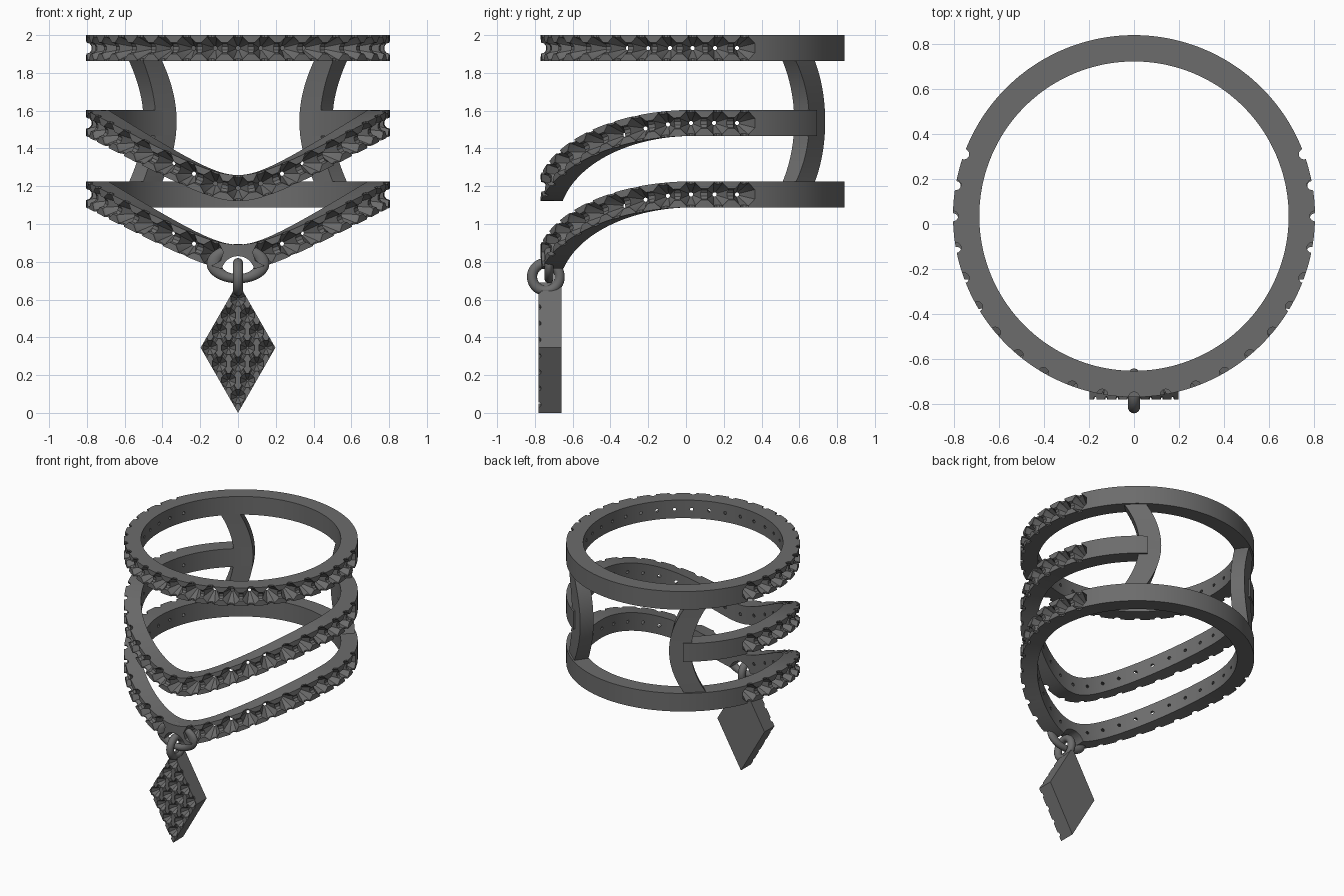
import bpy, bmesh, math
from mathutils import Vector, Matrix

if "Cube" in bpy.data.objects:
    bpy.data.objects.remove(bpy.data.objects["Cube"])

metal = bpy.data.materials.new("dark_grey_metal")
GREY = (0.15, 0.15, 0.15, 1)
metal.diffuse_color = GREY
metal.use_nodes = True
metal.node_tree.nodes["Principled BSDF"].inputs["Base Color"].default_value = GREY

CY, R_OUT, R_IN, HEIGHT = 0.035, 0.805, 0.688, 0.138


def finish(name, bm):
    bmesh.ops.recalc_face_normals(bm, faces=bm.faces)
    mesh = bpy.data.meshes.new(name)
    bm.to_mesh(mesh)
    bm.free()
    obj = bpy.data.objects.new(name, mesh)
    bpy.context.collection.objects.link(obj)
    mesh.materials.append(metal)
    return obj


def activate(obj):
    bpy.ops.object.select_all(action='DESELECT')
    obj.select_set(True)
    bpy.context.view_layer.objects.active = obj


def smooth(obj):
    activate(obj)
    bpy.ops.object.shade_smooth_by_angle(angle=math.radians(30))


def cut(obj, bm):
    """Subtract a cutter mesh from an object and discard the cutter."""
    cutter = finish("cutter", bm)
    cutter.hide_render = True
    mod = obj.modifiers.new("cut", 'BOOLEAN')
    mod.operation, mod.solver, mod.object = 'DIFFERENCE', 'EXACT', cutter
    activate(obj)
    bpy.ops.object.modifier_apply(modifier=mod.name)
    bpy.data.objects.remove(cutter)


def rod(bm, center, axis, radius, length, sides=10):
    rot = Vector(axis).to_track_quat('Z', 'Y').to_matrix().to_4x4()
    bmesh.ops.create_cone(bm, cap_ends=True, segments=sides, radius1=radius, radius2=radius,
                          depth=length, matrix=Matrix.Translation(center) @ rot)


def seat(bm, point, out, up, radius, depth):
    """Faceted stone seat: a straight collar above a pointed pit."""
    z = Vector(out).normalized()
    x = Vector(up).cross(z).normalized()
    y = z.cross(x)
    rings = []
    for h, r in ((0.03, radius), (-0.015, radius), (-depth, 0.006)):
        rings.append([bm.verts.new(Vector(point) + z * h + r * (
            x * math.cos(math.tau * (k + 0.5) / 8) + y * math.sin(math.tau * (k + 0.5) / 8)))
            for k in range(8)])
    for a, b in zip(rings, rings[1:]):
        for k in range(8):
            bm.faces.new((a[k], a[k - 1], b[k - 1], b[k]))
    bm.faces.new(rings[0])
    bm.faces.new(rings[-1])


def sweep(name, sections, closed):
    """Skin a list of four-cornered sections."""
    bm = bmesh.new()
    rows = [[bm.verts.new(p) for p in s] for s in sections]
    n = len(rows)
    for i in range(n if closed else n - 1):
        a, b = rows[i], rows[(i + 1) % n]
        for k in range(4):
            bm.faces.new((a[k], a[k - 1], b[k - 1], b[k]))
    if not closed:
        bm.faces.new(rows[0])
        bm.faces.new(rows[-1])
    return finish(name, bm)


def polar(angle, r, z):
    """Point on the finger cylinder; angle is measured from the front."""
    return Vector((r * math.sin(angle), CY - r * math.cos(angle), z))


def center_height(angle, z, drop):
    if not drop or math.cos(angle) <= 0:
        return z
    soft = 0.108
    peak = math.hypot(soft, 0.55 * 0.8) - soft
    rise = math.hypot(soft, 0.55 * 0.8 * math.sin(angle)) - soft
    return z - drop * (1 - rise / peak)


def make_band(name, z, drop, reach=180, skip_front=False):
    closed = reach == 180
    steps = 144
    count = steps if closed else steps + 1
    sections = []
    for i in range(count):
        a = math.radians(reach) * (2 * i / steps - 1)
        c = center_height(a, z, drop)
        sections.append([polar(a, r, c + h * HEIGHT / 2) for r, h in
                         ((R_OUT, -1), (R_OUT, 1), (R_IN, 1), (R_IN, -1))])
    band = sweep(name, sections, closed)

    # Evenly space the stones along the outer path
    def path(a):
        return polar(a, R_OUT, center_height(a, z, drop))
    fine = [math.radians(110) * i / 600 for i in range(601)]
    lengths = [0]
    for a, b in zip(fine, fine[1:]):
        lengths.append(lengths[-1] + (path(b) - path(a)).length)
    n = round(lengths[-1] / 0.14)
    def at(s):
        t = abs(s) * lengths[-1] / n
        i = min(range(601), key=lambda k: abs(lengths[k] - t))
        return math.copysign(fine[i], s)

    seats, notches, grooves = bmesh.new(), bmesh.new(), bmesh.new()
    for i in range(-n, n + 1):
        if skip_front and i == 0:
            continue
        a = at(i)
        out = polar(a, 1, 0) - polar(0, 0, 0)
        tangent = (path(a + 0.01) - path(a - 0.01)).normalized()
        up = out.cross(tangent)
        seat(seats, path(a), out, up, 0.064, 0.128)
        rod(notches, path(a), up, 0.024, 0.2)
        if i < n and not (skip_front and i == -1):
            b = at(i + 1)
            rod(grooves, path((a + b) / 2), path(b) - path(a), 0.03, 0.11)
    for cutter in (seats, notches, grooves):
        cut(band, cutter)
    return band


# Three bands: level, short dipped, full dipped
smooth(make_band("top_band", 1.931, 0))
smooth(make_band("middle_band", 1.535, 0.345, reach=145))
lower = make_band("lower_band", 1.157, 0.335, skip_front=True)
arch = bmesh.new()
rod(arch, (0, -0.74, 0.742), (0, 1, 0), 0.088, 0.4, 32)
cut(lower, arch)
smooth(lower)

# Bowed struts joining the bands at the back
for side, label in ((1, "left"), (-1, "right")):
    sections = []
    for i in range(25):
        t = i / 12 - 1
        a = 28 + 9.5 * t * t
        sections.append([polar(side * math.radians(180 - d), r, 1.543 + 0.36 * t)
                         for r, d in ((0.795, a), (0.795, a + 11), (0.692, a + 11), (0.692, a))])
    smooth(sweep(label + "_strut", sections, False))


def make_link(name, center, major, minor, rotation, scale=(1, 1, 1)):
    bpy.ops.mesh.primitive_torus_add(location=center, rotation=rotation, major_radius=major,
                                     minor_radius=minor, major_segments=40, minor_segments=14)
    link = bpy.context.object
    link.name = name
    link.scale = scale
    link.data.materials.append(metal)
    smooth(link)


# Fixed loop under the lower band and the hanging link
make_link("band_loop", (0, -0.725, 0.79), 0.08, 0.024, (math.pi / 2, 0, 0), (1.6, 1, 1))
make_link("hanging_link", (0, -0.742, 0.72), 0.073, 0.027, (0, math.pi / 2, 0))

# Diamond-shaped pendant with a lattice of seats
W, H, MID, FRONT, BACK = 0.198, 0.345, 0.345, -0.78, -0.66
pendant = sweep("pendant", [[(0, y, MID - H), (W, y, MID), (0, y, MID + H), (-W, y, MID)]
                            for y in (FRONT, BACK)], False)
e1, e2 = Vector((W, 0, H)) / 4, Vector((-W, 0, H)) / 4
corner = Vector((0, FRONT, MID - H))
pits, rows, columns = bmesh.new(), bmesh.new(), bmesh.new()
for i in range(4):
    rod(rows, corner + e1 * 2 + e2 * (i + 0.5), e1, 0.013, 0.6)
    rod(columns, corner + e2 * 2 + e1 * (i + 0.5), e2, 0.013, 0.6)
    for j in range(4):
        seat(pits, corner + e1 * (i + 0.5) + e2 * (j + 0.5), (0, -1, 0), (0, 0, 1), 0.04, 0.07)
for cutter in (pits, rows, columns):
    cut(pendant, cutter)
